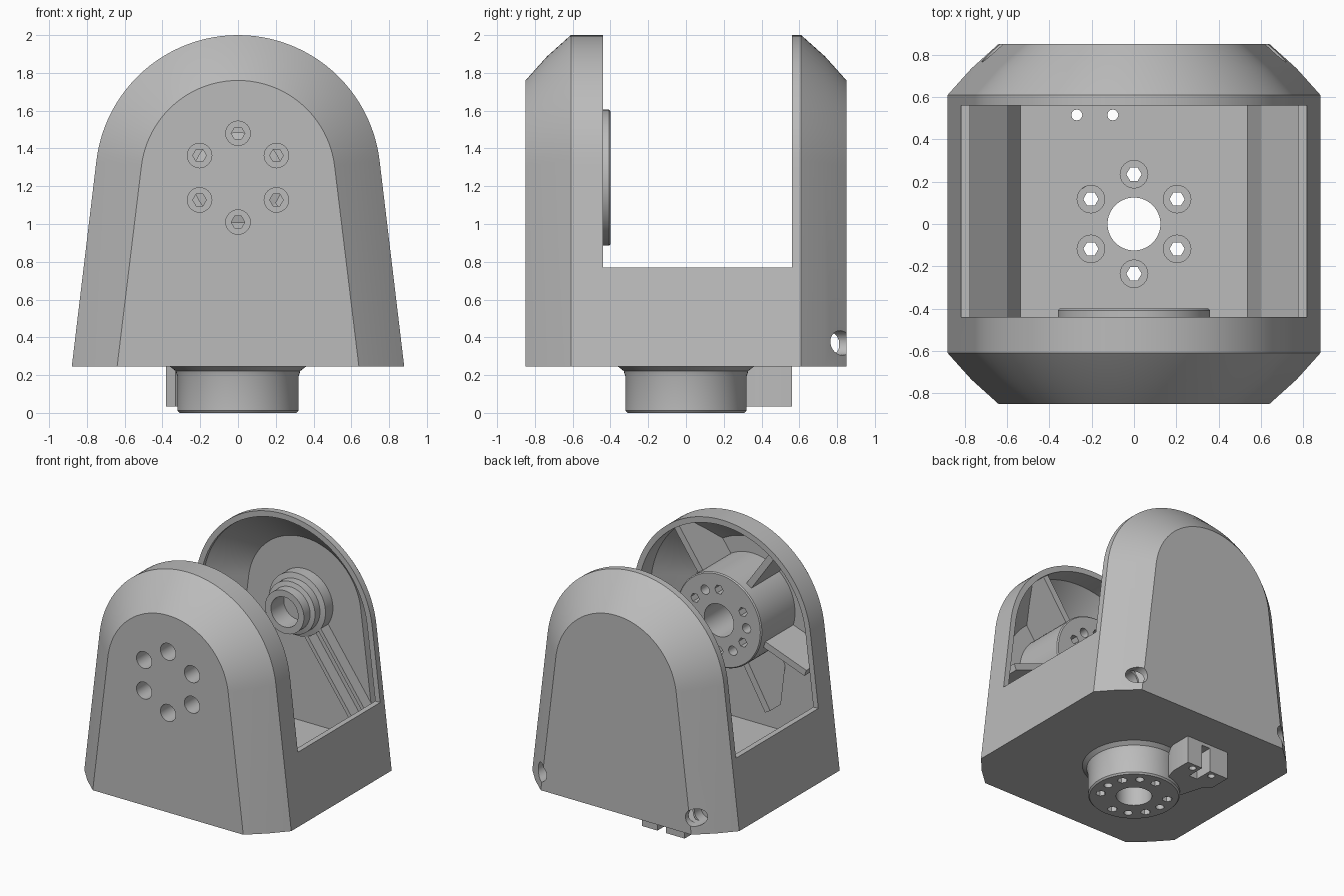
import bpy, bmesh, math
from mathutils import Vector

if "Cube" in bpy.data.objects:
    bpy.data.objects.remove(bpy.data.objects["Cube"])

ZC = 1.245          # height of the arm pivot
ZB = 0.245          # underside of the housing

grey = bpy.data.materials.new("light_grey")
grey.diffuse_color = (0.5, 0.5, 0.5, 1)
grey.use_nodes = True
grey.node_tree.nodes["Principled BSDF"].inputs["Base Color"].default_value = grey.diffuse_color


def make(name, verts, faces):
    me = bpy.data.meshes.new(name)
    me.from_pydata(verts, [], faces)
    bm = bmesh.new()
    bm.from_mesh(me)
    bmesh.ops.recalc_face_normals(bm, faces=bm.faces)
    bm.to_mesh(me)
    bm.free()
    me.materials.append(grey)
    ob = bpy.data.objects.new(name, me)
    bpy.context.collection.objects.link(ob)
    return ob


def loft(name, rings):
    """Skin closed rings of equal length and cap both ends."""
    n = len(rings[0])
    verts = [p for r in rings for p in r]
    faces = [tuple(range(n)), tuple(range((len(rings) - 1) * n, len(rings) * n))]
    for k in range(len(rings) - 1):
        for i in range(n):
            j = (i + 1) % n
            faces.append((k * n + i, k * n + j, (k + 1) * n + j, (k + 1) * n + i))
    return make(name, verts, faces)


def lathe(name, profile, centre, axis, n=64):
    """Solid of revolution; profile holds (radius, position along axis)."""
    rings = []
    for r, h in profile:
        ring = []
        for i in range(n):
            a = 2 * math.pi * i / n
            u, v = r * math.cos(a), r * math.sin(a)
            ring.append((centre[0] + u, centre[1] + v, h) if axis == 'z'
                        else (centre[0] + u, h, centre[1] + v))
        rings.append(ring)
    return loft(name, rings)


def prism(name, pts, a, b, axis):
    put = (lambda p, h: (p[0], p[1], h)) if axis == 'z' else (lambda p, h: (p[0], h, p[1]))
    return loft(name, [[put(p, h) for p in pts] for h in (a, b)])


def box(name, x, y, z):
    return prism(name, [(x[0], y[0]), (x[1], y[0]), (x[1], y[1]), (x[0], y[1])], z[0], z[1], 'z')


def cut(targets, cutter):
    for ob in targets:
        m = ob.modifiers.new("cut", 'BOOLEAN')
        m.operation, m.solver, m.object = 'DIFFERENCE', 'EXACT', cutter
        bpy.context.view_layer.objects.active = ob
        bpy.ops.object.modifier_apply(modifier=m.name)
    bpy.data.objects.remove(cutter)


def arch(y, radius, half, zb, n=48):
    """Round-topped outline with flanks tangent to the arc."""
    dz = zb - ZC
    t = math.atan2(dz, half) + math.acos(radius / math.hypot(half, dz))
    pts = [(half, y, zb)]
    for i in range(n + 1):
        a = t + (math.pi - 2 * t) * i / n
        pts.append((radius * math.cos(a), y, ZC + radius * math.sin(a)))
    return pts + [(-half, y, zb)]


# Housing: two chamfered arms on a hollow base
R = ZC and 2 - ZC
outer = [(0.85, 0.515, 0.64), (0.735, 0.643, 0.768), (0.61, R, 0.88)]
inner = [(0.81, 0.48, 0.60), (0.70, 0.60, 0.72), (0.59, 0.712, 0.832)]


def shell(name, spec, zb):
    levels = [(-y, r, w) for y, r, w in spec] + [(y, r, w) for y, r, w in reversed(spec)]
    return loft(name, [arch(y, r, w, zb) for y, r, w in levels])


body = shell("housing", outer, ZB)
cut([body], shell("cavity", inner, 0.31))
cut([body], box("gap", (-1.2, 1.2), (-0.44, 0.56), (0.77, 2.3)))

# Base socket with a flared root
socket = lathe("base_socket", [(0.31, 0), (0.32, 0.012), (0.32, 0.19), (0.33, 0.222),
                               (0.36, ZB), (0.36, 0.29)], (0, 0), 'z')
tab = prism("cable_tab", [(-0.27, 0.15), (-0.33, 0.36), (-0.38, 0.40), (-0.38, 0.56),
                          (-0.02, 0.56), (-0.02, 0.40), (-0.06, 0.28)], 0.035, 0.29, 'z')
cut([tab], box("cable_slot", (-0.22, -0.15), (0.42, 0.7), (-0.1, 0.22)))
cut([body, socket], lathe("base_bore", [(0.125, -0.2), (0.125, 0.6)], (0, 0), 'z', 48))
for x in (-0.27, -0.10):
    cut([body, tab], lathe("pin_hole", [(0.026, -0.2), (0.026, 0.6)], (x, 0.515), 'z', 12))

# Front arm hub
hub = lathe("arm_hub", [(0.36, -0.83), (0.36, -0.408), (0.352, -0.40)], (0, ZC), 'y')
cut([hub], lathe("hub_bore", [(0.125, -0.72), (0.125, -0.2)], (0, ZC), 'y', 48))

# Six counterbored screw holes in the socket and in the hub
for k in range(6):
    a = math.radians(90 + 60 * k)
    u, v = 0.235 * math.cos(a), 0.235 * math.sin(a)
    cut([body, socket], lathe("screw_bore", [(0.065, 0.13), (0.065, 0.6)], (u, v), 'z', 24))
    cut([socket], lathe("screw_hole", [(0.036, -0.2), (0.036, 0.6)], (u, v), 'z', 6))
    cut([body, hub], lathe("screw_bore", [(0.065, -1), (0.065, -0.60)], (u, ZC + v), 'y', 24))
    cut([hub], lathe("screw_hole", [(0.036, -1), (0.036, -0.2)], (u, ZC + v), 'y', 6))

# Extra blind holes on the mating faces
for k in (0, 1, 3, 4):
    a = math.radians(60 * k)
    u, v = 0.235 * math.cos(a), 0.235 * math.sin(a)
    cut([hub], lathe("blind_hole", [(0.036, -0.5), (0.036, -0.2)], (u, ZC + v), 'y', 16))
    cut([socket], lathe("blind_hole", [(0.03, -0.2), (0.03, 0.08)], (u, v), 'z', 16))

# Ribs joining hub and front arm
rib_side = [(0.33, -0.82), (0.50, -0.82), (0.73, -0.60), (0.73, -0.47), (0.33, -0.47)]
for k, deg in enumerate((-20, 55, 125, 200, 240, 300)):
    a = math.radians(deg)
    d, s = Vector((math.cos(a), 0, math.sin(a))), Vector((-math.sin(a), 0, math.cos(a)))
    rings = [[tuple(d * r + s * w + Vector((0, y, ZC))) for r, y in rib_side]
             for w in (-0.025, 0.025)]
    loft("hub_rib_%d" % (k + 1), rings)

# Rear arm bearing boss
boss = lathe("bearing_boss", [(0.24, 0.83), (0.24, 0.72), (0.20, 0.71), (0.20, 0.65),
                              (0.165, 0.64), (0.165, 0.565)], (0, ZC), 'y')
cut([boss], lathe("boss_bore", [(0.115, 0.72), (0.115, 0.3)], (0, ZC), 'y', 32))

# Cable channel walls running down from the boss
d = Vector((0.58, 0, -0.81)).normalized()
s = Vector((d.z, 0, -d.x))
for k, off in enumerate((-0.07, 0.07)):
    rings = [[tuple(d * l + s * (off + w) + Vector((0, y, ZC)))
              for l, y in ((0.2, 0.82), (0.88, 0.82), (0.88, 0.72), (0.2, 0.72))]
             for w in (-0.015, 0.015)]
    loft("channel_wall_%d" % (k + 1), rings)

# Sloped inner flanks, screw posts and rear screw holes
for side, sx in (("left", -1), ("right", 1)):
    prism(side + "_flank", [(sx * x, z) for x, z in
                            ((0.85, 0.29), (0.53, 0.29), (0.60, 0.53), (0.80, 0.72))],
          -0.59, 0.59, 'y')
    post = lathe(side + "_screw_post", [(0.08, 0.5), (0.08, 0.74)], (sx * 0.655, 0.37), 'y', 32)
    cut([body, post], lathe("rear_hole", [(0.065, 0.66), (0.065, 1.0)],
                            (sx * 0.655, 0.37), 'y', 32))

# Smooth shading with sharp edges kept
for ob in bpy.context.scene.objects:
    bpy.ops.object.select_all(action='DESELECT')
    ob.select_set(True)
    bpy.context.view_layer.objects.active = ob
    bpy.ops.object.shade_smooth_by_angle(angle=math.radians(25))
